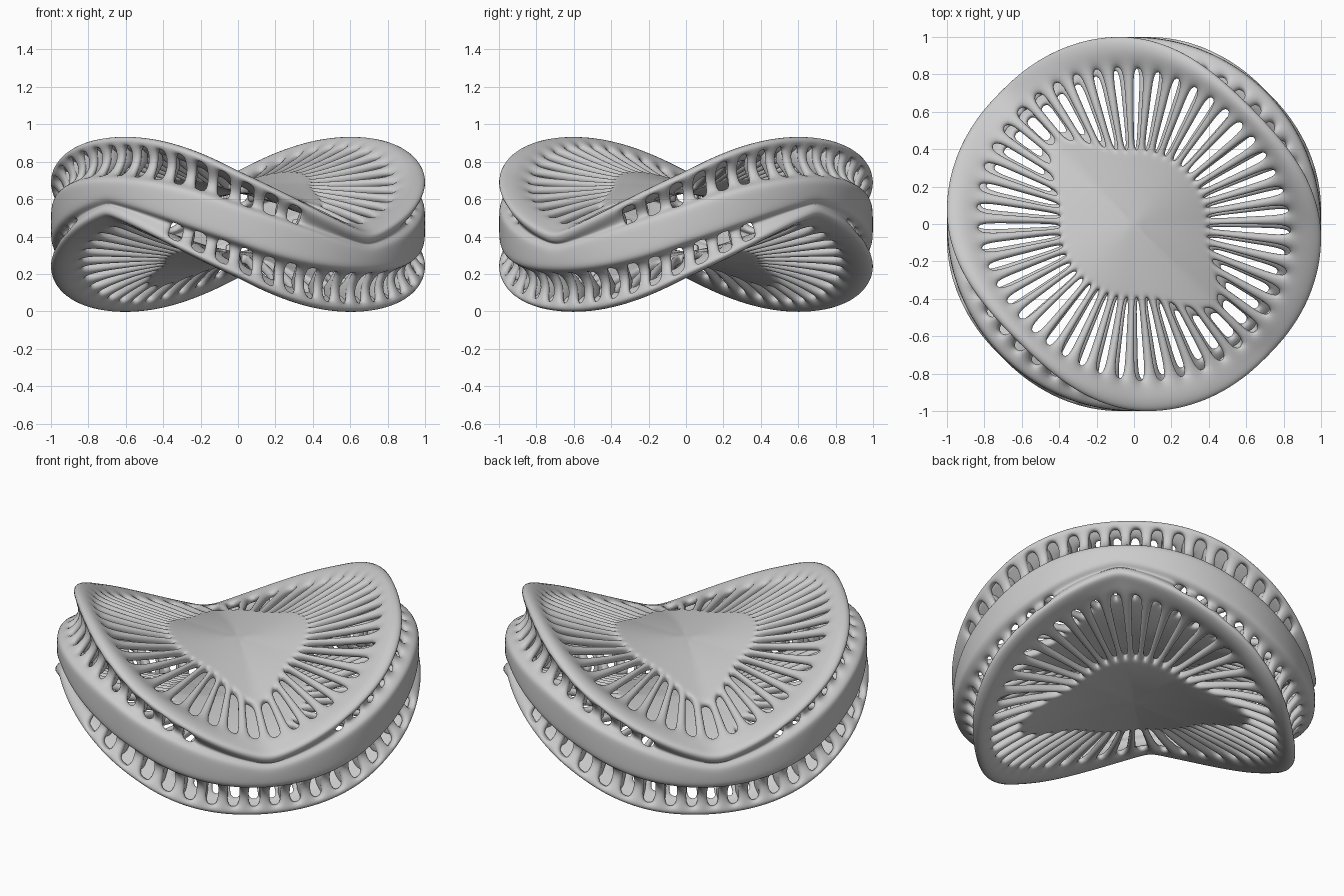
import bpy, bmesh
from math import sin, cos, pi, asin, radians

if "Cube" in bpy.data.objects:
    bpy.data.objects.remove(bpy.data.objects["Cube"])

N = 47                                             # spokes around
H = 0.93                                           # overall height
PLATE_SLOT, SIDE_SLOT = range(3, 6), range(9, 11)  # profile spans left open
HALF_SLOT = 0.26                                   # half slot width, in pitches
PHASE = radians(89)                                # direction of the first slot
pitch = 2 * pi / N
HUB_TOP, HUB_LOW = 0.68, 0.66                      # plate centre heights (lower one mirrored)


def wave(a):
    """Saddle wave: round at the high corners (+1), pointed at the low ones (-1)."""
    s = sin(2 * a)
    return s if s > 0 else 0.5 * s + 0.5 * asin(s) / (pi / 2)


def side_strip(s):
    """Rim radius, crest, underside of the rim, top of the side band, rib mid radius."""
    q = s * s
    rim = 1.0 - 0.06 * s - 0.055 * q
    crest = 0.757 + 0.257 * s - 0.075 * q
    low, band = crest - 0.055, 0.575 + 0.19 * s - 0.04 * q
    gap = max(0, low - band)
    return rim, crest, low, band, (rim + 0.985) / 2 - 0.45 * gap


def half_profile(s, lower):
    """Radius/height rows of one half, from the centre out to the band."""
    q = s * s
    # both plates share one plan outline, stretched along the same diagonal
    plate = 0.39 + 0.24 * max(0, s if lower else -s) ** 3
    slot = 0.83 - 0.05 * s                         # outer end of the slots
    rim, crest, low, band, mid = side_strip(s)
    gap = max(0, low - band)
    hub = HUB_LOW if lower else HUB_TOP
    power = 2.2 if lower and s > 0 else 1.6

    def saddle(r):
        t = r / slot
        return (r, hub + (0.68 - hub) * t * t + 0.21 * s * t ** power + 0.03 * (1 - q) * t * t)

    rows = [saddle(plate * f) for f in (0.3, 0.65, 0.93)]
    rows += [saddle(plate + (slot - plate) * f) for f in (0, 0.33, 0.67, 1)]
    rows += [((slot + rim) / 2 + 0.01, crest + 0.003),
             (rim + 0.003, crest - 0.015),
             (rim - 0.005, low),
             (mid, (low + band) / 2),
             (0.98 - 0.3 * gap, band + 0.008),
             (0.995, band - 0.012),
             (1.0, band - 0.04 - 0.1 * gap)]
    return rows


def link(bm, name):
    for f in bm.faces:
        f.smooth = True
    mesh = bpy.data.meshes.new(name)
    bm.to_mesh(mesh)
    bm.free()
    ob = bpy.data.objects.new(name, mesh)
    bpy.context.collection.objects.link(ob)
    return ob


# slotted saddle shell: plates, spokes, rims and side band
bm = bmesh.new()
cols = []
for i in range(N):
    for off in (-HALF_SLOT, HALF_SLOT):
        a = PHASE + (i + off) * pitch
        top = half_profile(wave(a), False)
        bottom = [(r, H - z) for r, z in reversed(half_profile(wave(-a), True))]
        cols.append([bm.verts.new((r * cos(a), r * sin(a), z)) for r, z in top + bottom])

rows = len(cols[0])
pole_top = bm.verts.new((0, 0, HUB_TOP))
pole_bottom = bm.verts.new((0, 0, H - HUB_LOW))
for c in range(2 * N):
    A, B = cols[c], cols[(c + 1) % (2 * N)]
    s = sin(2 * (PHASE + (c // 2) * pitch))
    bm.faces.new((pole_top, A[0], B[0]))
    bm.faces.new((pole_bottom, B[-1], A[-1]))
    for r in range(rows - 1):
        upper = r < rows // 2
        k = r if upper else rows - 2 - r
        side_open = (s if upper else -s) > -0.76
        if c % 2 == 0 and (k in PLATE_SLOT or (k in SIDE_SLOT and side_open)):
            continue
        bm.faces.new((A[r], A[r + 1], B[r + 1], B[r]))
shell = link(bm, "slotted_saddle_shell")
solid = shell.modifiers.new("wall_thickness", 'SOLIDIFY')
solid.thickness = 0.05
solid.offset = -1
sub = shell.modifiers.new("rounding", 'SUBSURF')
sub.levels = sub.render_levels = 2

# deep radial ribs behind the side openings, upper and lower
bm = bmesh.new()
for flip in (1, -1):
    for i in range(N):
        a = PHASE + (i + 0.5) * pitch
        s = wave(flip * a)
        if s < -0.6:
            continue
        rim, crest, low, band, mid = side_strip(s)
        mid -= 0.012
        half = (low + band) / 2
        loop = [(rim - 0.03, low + 0.01), (mid, half), (0.95, band - 0.02),
                (0.88, band - 0.02), (mid - 0.08, half), (rim - 0.1, low + 0.005)]
        sides = []
        for w in (-0.02, 0.02):
            sides.append([bm.verts.new((r * cos(a) - w * sin(a), r * sin(a) + w * cos(a),
                                        z if flip > 0 else H - z)) for r, z in loop])
        P, Q = sides
        n = len(loop)
        bm.faces.new(P)
        bm.faces.new(Q[::-1])
        for j in range(n):
            k = (j + 1) % n
            bm.faces.new((P[k], P[j], Q[j], Q[k]))
bmesh.ops.recalc_face_normals(bm, faces=bm.faces)
ribs = link(bm, "side_ribs")
bev = ribs.modifiers.new("rounding", 'BEVEL')
bev.width = 0.012
bev.segments = 2
